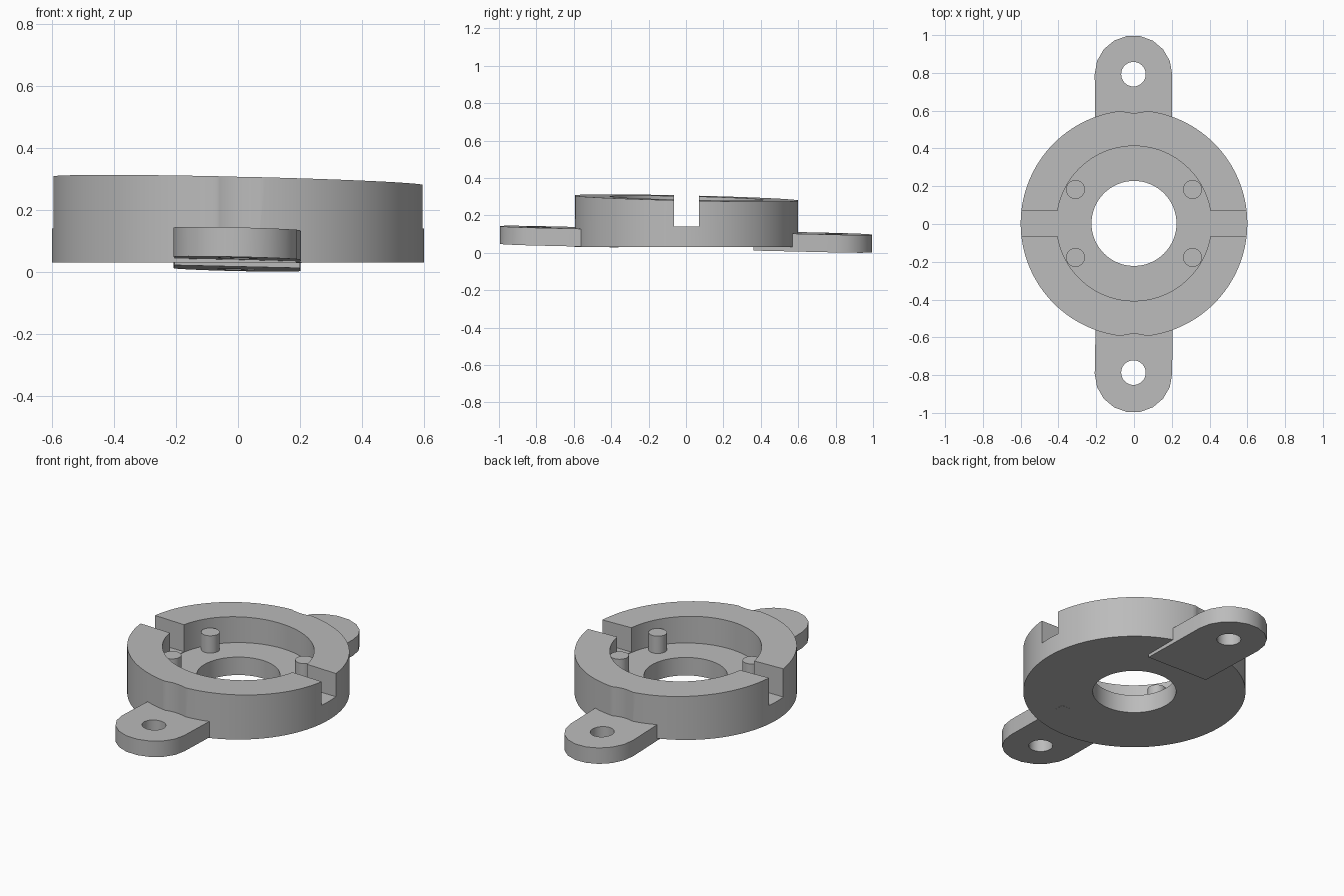
import bpy, bmesh, math
from mathutils import Matrix, Vector

if "Cube" in bpy.data.objects:
    bpy.data.objects.remove(bpy.data.objects["Cube"])

grey = bpy.data.materials.new("light grey")
grey.use_nodes = True
COLOUR = (0.5, 0.5, 0.5, 1)
grey.diffuse_color = COLOUR
grey.node_tree.nodes["Principled BSDF"].inputs["Base Color"].default_value = COLOUR

SLOPE_X, SLOPE_Y = -0.023, -0.023   # tilt of the ring top and the lugs
CENTRE_Y = 0.003


def tilt(x, y):
    return SLOPE_X * x + SLOPE_Y * y


def prism(name, outline, z0, z1, tilt_bottom=False, tilt_top=False):
    """Extrude a flat outline; either end may follow the tilted plane."""
    bm = bmesh.new()
    low = [bm.verts.new((x, y, z0 + tilt_bottom * tilt(x, y))) for x, y in outline]
    high = [bm.verts.new((x, y, z1 + tilt_top * tilt(x, y))) for x, y in outline]
    bm.faces.new(low[::-1])
    bm.faces.new(high)
    n = len(outline)
    for i in range(n):
        j = (i + 1) % n
        bm.faces.new((low[i], low[j], high[j], high[i]))
    mesh = bpy.data.meshes.new(name)
    bm.to_mesh(mesh)
    bm.free()
    mesh.materials.append(grey)
    ob = bpy.data.objects.new(name, mesh)
    bpy.context.collection.objects.link(ob)
    return ob


def arc(cx, cy, r, n, start=0.0, sweep=2 * math.pi, closed=True):
    count = n if closed else n + 1
    return [(cx + r * math.cos(start + sweep * i / n),
             cy + r * math.sin(start + sweep * i / n)) for i in range(count)]


def cut(target, cutter):
    mod = target.modifiers.new("cut", "BOOLEAN")
    mod.operation = "DIFFERENCE"
    mod.solver = "EXACT"
    mod.object = cutter
    bpy.context.view_layer.update()
    with bpy.context.temp_override(object=target, active_object=target):
        bpy.ops.object.modifier_apply(modifier=mod.name)
    bpy.data.objects.remove(cutter)


def smooth(ob):
    bpy.ops.object.select_all(action="DESELECT")
    ob.select_set(True)
    bpy.context.view_layer.objects.active = ob
    bpy.ops.object.shade_smooth_by_angle(angle=math.radians(30))


# Main ring: flat base, tilted top, stepped bore
ring = prism("ring_body", arc(0, CENTRE_Y, 0.6, 128), 0.03, 0.293, tilt_top=True)
cut(ring, prism("recess_cutter", arc(0, CENTRE_Y, 0.41, 96), 0.137, 0.5))
cut(ring, prism("bore_cutter", arc(0, CENTRE_Y, 0.225, 64), -0.1, 0.5))

# Side slots through the rim
for side in (-1, 1):
    x0, x1 = sorted((side * 0.35, side * 0.7))
    y0, y1 = CENTRE_Y - 0.067, CENTRE_Y + 0.067
    cut(ring, prism("slot_cutter", [(x0, y0), (x1, y0), (x1, y1), (x0, y1)], 0.14, 0.5))

# Shallow screw clearances in the rim above each lug
for side in (-1, 1):
    cut(ring, prism("clearance_cutter", arc(0, CENTRE_Y + side * 0.79, 0.205, 64), 0.1, 0.5))
smooth(ring)

# Mounting lugs with screw holes
for side, name in ((-1, "front_lug"), (1, "back_lug")):
    start = 0 if side > 0 else math.pi
    outline = arc(-0.003, side * 0.793, 0.205, 9, start, math.pi, closed=False)
    outline += [(-0.205 * side, side * 0.36), (0.2 * side, side * 0.36)]
    lug = prism(name, outline, 0.025, 0.12, True, True)
    cut(lug, prism("screw_cutter", arc(-0.003, side * 0.79 + 0.003, 0.065, 32), -0.2, 0.5))
    smooth(lug)

# Four locating pegs on the recess floor
for sx, x_name in ((-1, "right"), (1, "left")):
    for sy, y_name in ((-1, "front"), (1, "back")):
        peg = prism(f"{y_name}_{x_name}_peg",
                    arc(sx * 0.31, CENTRE_Y + sy * 0.18, 0.05, 32), 0.12, 0.24)
        smooth(peg)
